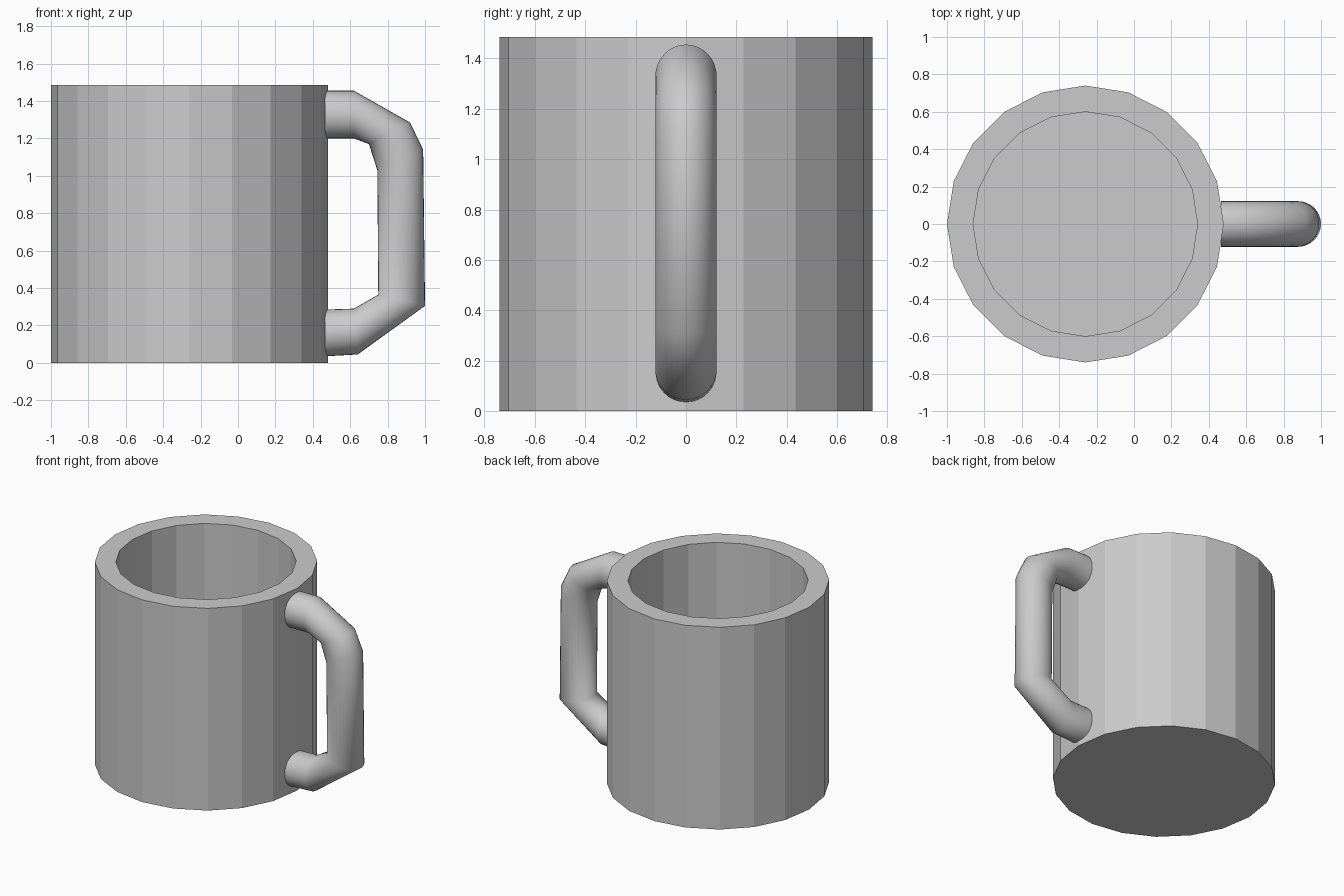
import bpy, bmesh
from math import sin, cos, pi
from mathutils import Vector

if "Cube" in bpy.data.objects:
    bpy.data.objects.remove(bpy.data.objects["Cube"])


def loft(name, rings, sides, smooth):
    """Skin elliptical rings given as (centre, half axis u, half axis v), capping both ends."""
    bm = bmesh.new()
    loops = []
    for c, u, v in rings:
        angles = [2 * pi * i / sides for i in range(sides)]
        loops.append([bm.verts.new(c + u * cos(a) + v * sin(a)) for a in angles])
    for a, b in zip(loops, loops[1:]):
        for i in range(sides):
            j = (i + 1) % sides
            bm.faces.new((a[i], a[j], b[j], b[i])).smooth = smooth
    bm.faces.new(loops[0])
    bm.faces.new(loops[-1])
    bmesh.ops.recalc_face_normals(bm, faces=bm.faces)
    mesh = bpy.data.meshes.new(name)
    bm.to_mesh(mesh)
    bm.free()
    obj = bpy.data.objects.new(name, mesh)
    bpy.context.collection.objects.link(obj)
    return obj


# Mug body: 20-sided outer wall, flat rim, inner wall and floor
profile = [(0.74, 0), (0.74, 1.485), (0.60, 1.485), (0.60, 0.14)]
loft("mug_body",
     [(Vector((-0.26, 0, z)), Vector((r, 0, 0)), Vector((0, r, 0))) for r, z in profile],
     20, False)

# Handle: outer and inner (x, z) edge of each tube section, ends sunk into the wall
sections = [
    ((0.465, 1.455), (0.465, 1.20)),
    ((0.62, 1.455), (0.62, 1.20)),
    ((0.92, 1.285), (0.70, 1.17)),
    ((0.99, 1.14), (0.745, 1.03)),
    ((1.00, 0.305), (0.75, 0.365)),
    ((0.64, 0.045), (0.62, 0.29)),
    ((0.465, 0.035), (0.465, 0.285)),
]
rings = []
for (ox, oz), (ix, iz) in sections:
    outer, inner = Vector((ox, 0, oz)), Vector((ix, 0, iz))
    rings.append(((outer + inner) / 2, (outer - inner) / 2, Vector((0, 0.122, 0))))
handle = loft("handle", rings, 32, True)
